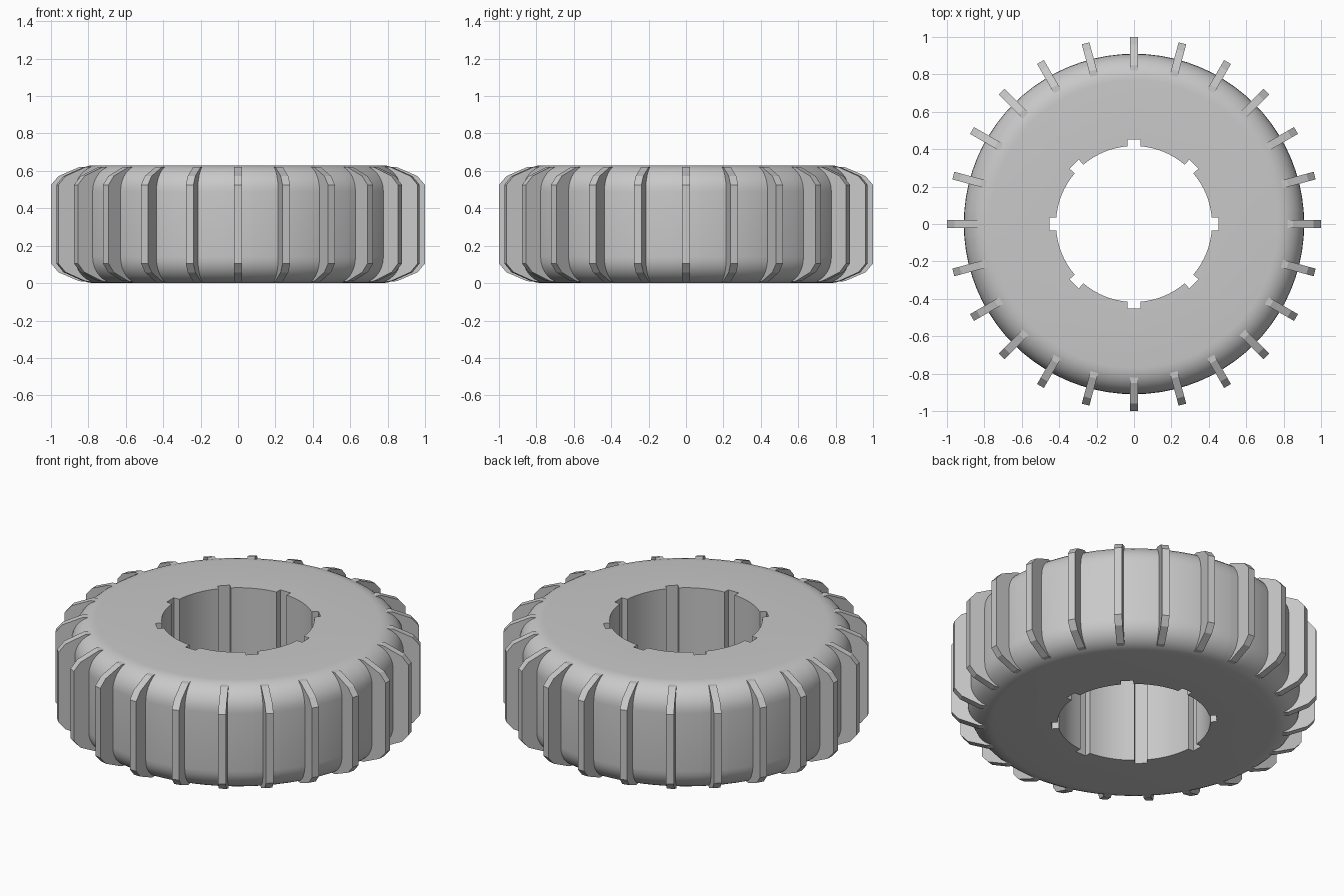
import bpy, bmesh
from math import sin, cos, pi, radians
from mathutils import Matrix, Vector

cube = bpy.data.objects.get("Cube")
if cube:
    bpy.data.objects.remove(cube)

HEIGHT = 0.63
MID = HEIGHT / 2

grey = bpy.data.materials.new("rubber grey")
grey.use_nodes = True
colour = (0.58, 0.58, 0.58, 1)
grey.diffuse_color = colour
grey.node_tree.nodes["Principled BSDF"].inputs["Base Color"].default_value = colour


def finish(name, bm, smooth):
    bmesh.ops.recalc_face_normals(bm, faces=bm.faces)
    mesh = bpy.data.meshes.new(name)
    bm.to_mesh(mesh)
    bm.free()
    mesh.materials.append(grey)
    obj = bpy.data.objects.new(name, mesh)
    bpy.context.collection.objects.link(obj)
    if smooth:
        bpy.ops.object.select_all(action="DESELECT")
        obj.select_set(True)
        bpy.context.view_layer.objects.active = obj
        bpy.ops.object.shade_smooth_by_angle(angle=radians(30))


# Tyre body: a ring with a rounded shoulder and keyway notches in its bore
BORE, NOTCH, HALF_NOTCH = 0.417, 0.452, 0.034
SHOULDER, ROUND = 0.77, 0.14
STEPS = 8
outer = [(SHOULDER + ROUND * sin(a), HEIGHT - ROUND + ROUND * cos(a))
         for a in (i * pi / 2 / STEPS for i in range(STEPS + 1))]
outer += [(r, HEIGHT - z) for r, z in reversed(outer)]

floor_angle = HALF_NOTCH / NOTCH
lip_angle = HALF_NOTCH / BORE
gap = pi / 4 - 2 * lip_angle
columns = []
for k in range(8):
    base = k * pi / 4
    corner = NOTCH / cos(floor_angle)
    columns += [(base - floor_angle, corner), (base, NOTCH), (base + floor_angle, corner)]
    columns += [(base + lip_angle + gap * i / 8, BORE) for i in range(9)]

bm = bmesh.new()
rings = []
for angle, inner in columns:
    section = [(inner, HEIGHT)] + outer + [(inner, 0)]
    rings.append([bm.verts.new((r * cos(angle), r * sin(angle), z)) for r, z in section])
for a, b in zip(rings, rings[1:] + rings[:1]):
    for j in range(len(a)):
        n = (j + 1) % len(a)
        bm.faces.new((a[j], b[j], b[n], a[n]))
finish("tyre_body", bm, True)

# Tread ribs: thin chamfered plates standing out around the tyre
upper = [(0.70, 0.622), (0.85, 0.62), (0.96, 0.572), (1.0, 0.525)]
rib = upper + [(r, HEIGHT - z) for r, z in reversed(upper)]
THICK = 0.042
bm = bmesh.new()
for k in range(24):
    face = bm.faces.new([bm.verts.new((r, -THICK / 2, z)) for r, z in rib])
    grown = bmesh.ops.extrude_face_region(bm, geom=[face])["geom"]
    far = [v for v in grown if isinstance(v, bmesh.types.BMVert)]
    bmesh.ops.translate(bm, verts=far, vec=Vector((0, THICK, 0)))
    bmesh.ops.rotate(bm, verts=list(face.verts) + far, cent=(0, 0, 0),
                     matrix=Matrix.Rotation(k * pi / 12, 3, "Z"))
finish("tread_ribs", bm, False)
